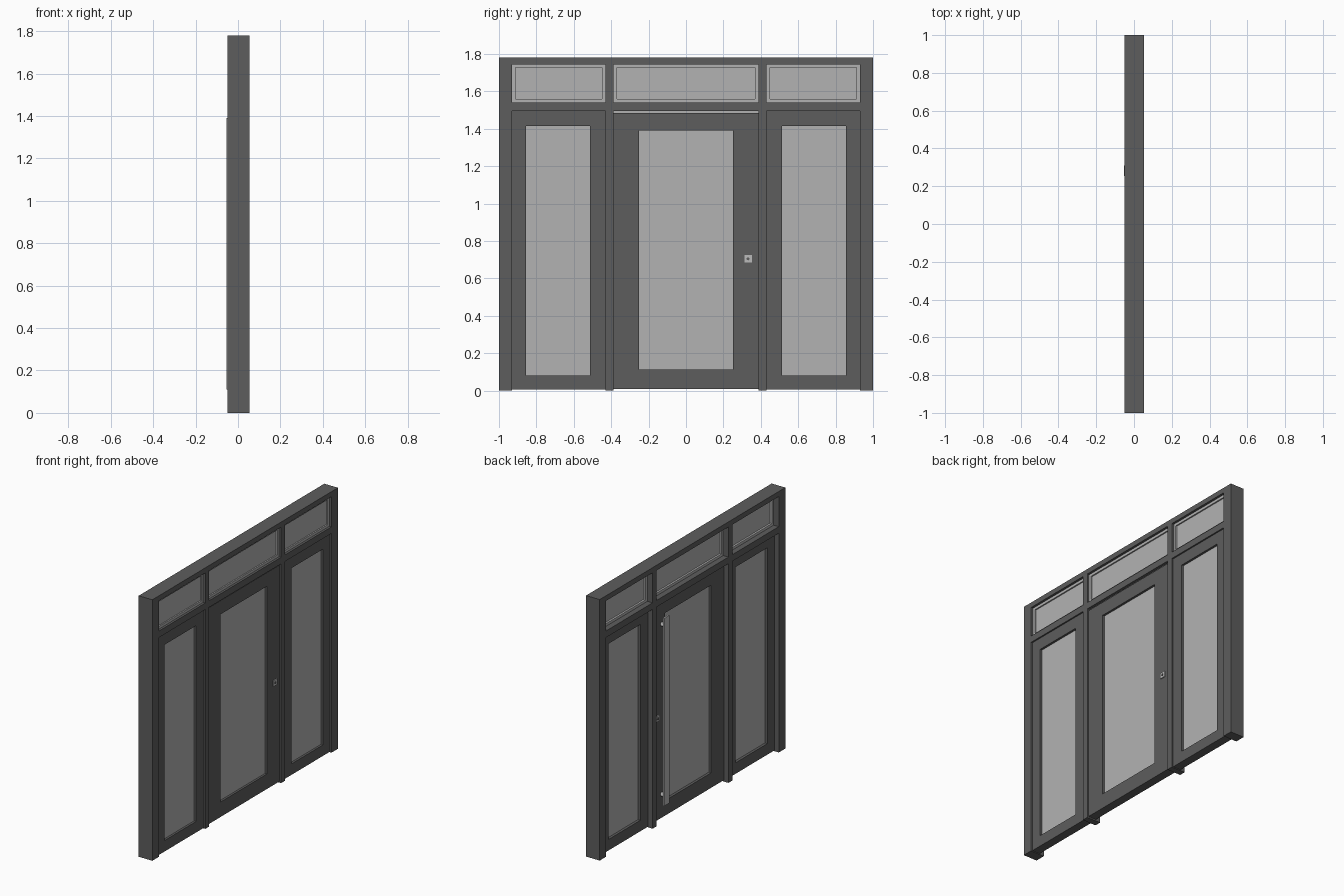
import bpy, bmesh
from math import radians
from mathutils import Matrix

if "Cube" in bpy.data.objects:
    bpy.data.objects.remove(bpy.data.objects["Cube"])


def material(name, v):
    m = bpy.data.materials.new(name)
    m.diffuse_color = (v, v, v, 1)
    m.use_nodes = True
    m.node_tree.nodes["Principled BSDF"].inputs["Base Color"].default_value = m.diffuse_color
    return m


DARK = material("dark_frame", 0.11)
GLASS = material("pale_glass", 0.45)
METAL = material("metal", 0.5)


def finish(name, bm, mat):
    bmesh.ops.recalc_face_normals(bm, faces=bm.faces)
    me = bpy.data.meshes.new(name)
    bm.to_mesh(me)
    bm.free()
    me.materials.append(mat)
    ob = bpy.data.objects.new(name, me)
    bpy.context.collection.objects.link(ob)
    return ob


def box(name, x, y, z, mat=DARK):
    bm = bmesh.new()
    bmesh.ops.create_cube(bm, size=1)
    for v in bm.verts:
        v.co = [(a + b) / 2 + c * (b - a) for (a, b), c in zip((x, y, z), v.co)]
    return finish(name, bm, mat)


def ring(name, x, outer, inner, mat=DARK):
    """Rectangular frame; outer and inner are (y0, y1, z0, z1)."""
    bm = bmesh.new()
    loops = []
    for xx, r in ((x[0], outer), (x[1], outer), (x[1], inner), (x[0], inner)):
        y0, y1, z0, z1 = r
        loops.append([bm.verts.new((xx, y, z))
                      for y, z in ((y0, z0), (y1, z0), (y1, z1), (y0, z1))])
    for a, b in zip(loops, loops[1:] + loops[:1]):
        for i in range(4):
            j = (i + 1) % 4
            bm.faces.new((a[i], a[j], b[j], b[i]))
    return finish(name, bm, mat)


def rod(name, x, y, z, r, mat=METAL):
    """Short cylinder along x."""
    bm = bmesh.new()
    bmesh.ops.create_cone(bm, cap_ends=True, segments=16, radius1=r, radius2=r, depth=x[1] - x[0],
                          matrix=Matrix.Translation(((x[0] + x[1]) / 2, y, z))
                          @ Matrix.Rotation(radians(90), 4, 'Y'))
    ob = finish(name, bm, mat)
    ob.data.shade_smooth()
    ob.data.set_sharp_from_angle(angle=radians(40))
    return ob


FX = (-0.049, 0.054)    # outer frame depth
LX = (-0.015, 0.044)    # door leaf depth
GX = (0.003, 0.029)     # glass depth

# outer frame: posts, head and transom bars
for n, a, b in (("jamb_left", -1, -.93), ("mullion_left", -.43, -.387),
                ("mullion_right", .387, .43), ("jamb_right", .93, 1)):
    box(n, FX, (a, b), (0, 1.78))

bays = (("left", -.93, -.43, (-.855, -.513, .08, 1.415), .005, 1.495),
        ("centre", -.387, .387, (-.25, .25, .112, 1.392), .01, 1.485),
        ("right", .43, .93, (.513, .855, .08, 1.415), .005, 1.495))

for n, a, b, pane, z0, z1 in bays:
    box("head_" + n, FX, (a, b), (1.745, 1.78))
    box("transom_" + n, FX, (a, b), (1.495, 1.54))
    # door or side leaf with its pane
    ring("leaf_" + n, LX, (a, b, z0, z1), pane)
    box("pane_" + n, GX, pane[:2], pane[2:], GLASS)
    # top light: glazing bead and glass
    inner = (a + .018, b - .018, 1.558, 1.727)
    ring("top_bead_" + n, (-.01, .038), (a, b, 1.54, 1.745), inner, GLASS)
    box("top_pane_" + n, GX, inner[:2], inner[2:], GLASS)

# pale seal over the centre door
box("door_seal", (-.01, .035), (-.387, .387), (1.485, 1.495), GLASS)

# lock plates with cylinders, both sides
for n, px, cx in (("outside", (.044, .05), (.05, .053)), ("inside", (-.021, -.015), (-.025, -.021))):
    box("lock_plate_" + n, px, (.312, .352), (.685, .725), METAL)
    rod("lock_cylinder_" + n, cx, .332, .705, .008, DARK)

# long pull bar on two standoffs
box("pull_bar", (-.054, -.042), (.255, .31), (.11, 1.39), METAL)
for n, z in (("lower", .17), ("upper", 1.33)):
    rod("bar_standoff_" + n, (-.042, -.015), .283, z, .014)
